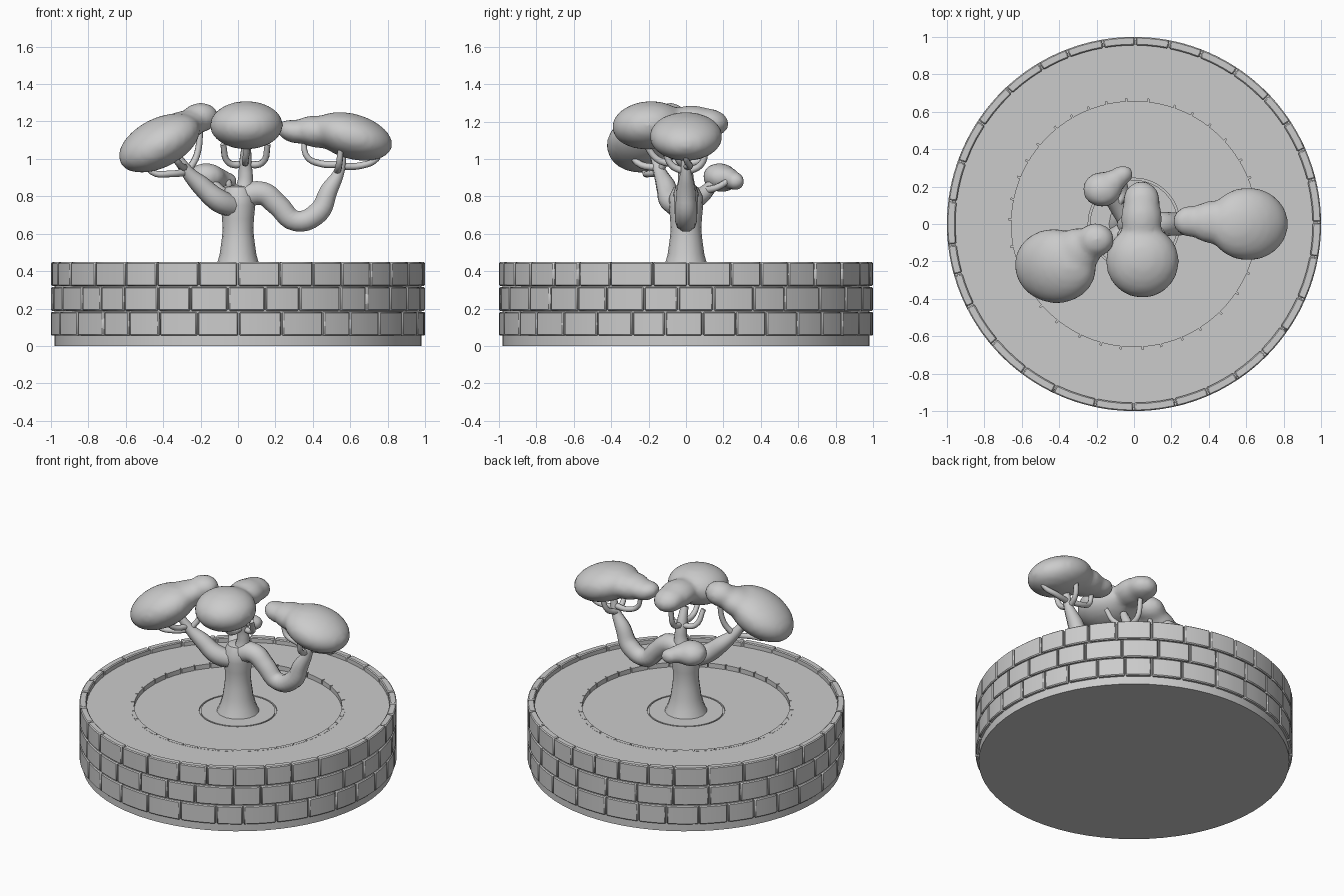
import bpy, bmesh, math, random
from mathutils import Vector, Matrix

if "Cube" in bpy.data.objects:
    bpy.data.objects.remove(bpy.data.objects["Cube"])

random.seed(4)


def finish(name, bm, angle=35):
    bmesh.ops.recalc_face_normals(bm, faces=bm.faces)
    me = bpy.data.meshes.new(name)
    bm.to_mesh(me)
    bm.free()
    ob = bpy.data.objects.new(name, me)
    bpy.context.collection.objects.link(ob)
    select(ob)
    bpy.ops.object.shade_smooth_by_angle(angle=math.radians(angle))
    return ob


def select(ob):
    bpy.ops.object.select_all(action='DESELECT')
    ob.select_set(True)
    bpy.context.view_layer.objects.active = ob


def lathe(name, profile, sides):
    bm = bmesh.new()
    vs = [bm.verts.new((r, 0, z)) for r, z in profile]
    es = [bm.edges.new(p) for p in zip(vs, vs[1:])]
    bmesh.ops.spin(bm, geom=vs + es, cent=(0, 0, 0), axis=(0, 0, 1),
                   angle=math.tau, steps=sides, use_duplicate=False)
    bmesh.ops.remove_doubles(bm, verts=bm.verts, dist=1e-4)
    return finish(name, bm)


def brick_ring(name, r0, r1, z0, z1, count, gap=0.008, bevel=0.006):
    # curved blocks of uneven length around a circle
    bm = bmesh.new()
    w = [random.uniform(0.8, 1.2) for _ in range(count)]
    a = random.random()
    for k in w:
        b = a + k / sum(w) * math.tau
        g = gap / r1 / 2
        rings = []
        for i in range(4):
            t = a + g + (b - a - 2 * g) * i / 3
            rings.append([bm.verts.new((r * math.cos(t), r * math.sin(t), z))
                          for r, z in ((r0, z0), (r1, z0), (r1, z1), (r0, z1))])
        for p, q in zip(rings, rings[1:]):
            for j in range(4):
                n = (j + 1) % 4
                bm.faces.new((p[j], p[n], q[n], q[j]))
        bm.faces.new(rings[0])
        bm.faces.new(rings[-1])
        a = b
    ob = finish(name, bm)
    if bevel:
        m = ob.modifiers.new("soft_edges", 'BEVEL')
        m.width = bevel
        m.segments = 1
        m.limit_method = 'ANGLE'
    return ob


def limb(name, pts, sides=3):
    # tapered tube through (x, y, z, radius) points
    cu = bpy.data.curves.new(name, 'CURVE')
    cu.dimensions = '3D'
    cu.bevel_depth = 1
    cu.bevel_resolution = sides
    cu.resolution_u = 5
    cu.use_fill_caps = True
    sp = cu.splines.new('BEZIER')
    sp.bezier_points.add(len(pts) - 1)
    for bp, (x, y, z, r) in zip(sp.bezier_points, pts):
        bp.co = (x, y, z)
        bp.radius = r
        bp.handle_left_type = bp.handle_right_type = 'AUTO'
    ob = bpy.data.objects.new(name, cu)
    bpy.context.collection.objects.link(ob)
    select(ob)
    bpy.ops.object.convert(target='MESH')
    bpy.ops.object.shade_smooth_by_angle(angle=math.radians(50))


def canopy(name, lobes):
    # lobes: centre, radii, tilt about y and x (degrees), fused together
    bm = bmesh.new()
    for c, rad, ty, tx in lobes:
        mat = (Matrix.Translation(c) @ Matrix.Rotation(math.radians(ty), 4, 'Y')
               @ Matrix.Rotation(math.radians(tx), 4, 'X') @ Matrix.Diagonal((*rad, 1)))
        bmesh.ops.create_icosphere(bm, subdivisions=3, radius=1.01, matrix=mat)
    ob = finish(name, bm)
    m = ob.modifiers.new("fuse", 'REMESH')
    m.mode = 'VOXEL'
    m.voxel_size = 0.02
    m.use_smooth_shade = True
    s = ob.modifiers.new("soften", 'SMOOTH')
    s.factor = 0.5
    s.iterations = 5


# round planter with stepped floor and a shallow groove around the trunk
lathe("planter_core", [(0, 0), (0.98, 0), (0.982, 0.44), (0.96, 0.44), (0.96, 0.415),
                       (0.672, 0.415), (0.672, 0.385), (0.245, 0.385), (0.245, 0.375),
                       (0.235, 0.375), (0.235, 0.385), (0, 0.385)], 64)
for i in range(3):
    z = 0.055 + i * 0.133
    brick_ring(f"brick_course_{i + 1}", 0.955, 1.0, z, z + 0.127, 31)
brick_ring("inner_brick_edge", 0.655, 0.68, 0.38, 0.416, 36, bevel=0)

# trunk
lathe("trunk", [(0.136, 0.38), (0.115, 0.43), (0.098, 0.49), (0.087, 0.57), (0.082, 0.62),
                (0.085, 0.68), (0.092, 0.75), (0.09, 0.80), (0.065, 0.85), (0, 0.865)], 16)

# main branches
limb("right_branch", [(0.0, 0, 0.79, .07), (0.13, 0, 0.815, .066), (0.21, 0, 0.755, .062),
                      (0.31, 0, 0.668, .058), (0.43, 0, 0.715, .06), (0.485, 0, 0.83, .05),
                      (0.54, 0, 0.93, .03), (0.56, 0, 1.03, .022)])
limb("middle_branch", [(0.03, 0, 0.8, .06), (0.04, 0, 0.89, .042), (0.04, -0.01, 0.97, .036),
                       (0.045, -0.05, 1.08, .025)])
limb("left_branch", [(0, -0.01, 0.74, .06), (-0.1, -0.08, 0.775, .062), (-0.2, -0.11, 0.86, .052),
                     (-0.27, -0.14, 0.93, .035), (-0.33, -0.17, 1.02, .022)])
limb("back_branch", [(-0.02, 0.0, 0.76, .055), (-0.08, 0.08, 0.80, .045),
                     (-0.14, 0.15, 0.87, .03)])

# twigs holding the foliage
twigs = [
    [(0.54, 0, 0.97), (0.44, 0.01, 0.975), (0.37, 0, 1.01), (0.35, 0, 1.10)],
    [(0.54, 0, 0.96), (0.66, 0.02, 0.965), (0.74, 0, 1.0), (0.76, 0, 1.05)],
    [(0.53, 0, 0.93), (0.54, -0.08, 0.97), (0.55, -0.11, 1.06)],
    [(0.53, 0, 0.93), (0.55, 0.08, 0.97), (0.57, 0.11, 1.06)],
    [(0.04, 0, 0.97), (-0.05, -0.03, 0.98), (-0.08, -0.08, 1.08)],
    [(0.04, 0, 0.97), (0.13, -0.03, 0.98), (0.16, -0.08, 1.08)],
    [(0.04, 0, 0.98), (0.04, -0.14, 0.99), (0.05, -0.22, 1.08)],
    [(0.04, 0, 0.97), (0.04, 0.08, 1.0), (0.04, 0.11, 1.12)],
    [(-0.27, -0.14, 0.93), (-0.36, -0.2, 0.92), (-0.46, -0.22, 0.93), (-0.5, -0.23, 1.0)],
    [(-0.27, -0.14, 0.93), (-0.22, -0.1, 1.02), (-0.2, -0.08, 1.18)],
    [(-0.28, -0.14, 0.95), (-0.32, -0.26, 0.98), (-0.36, -0.3, 1.06)],
    [(-0.09, 0.1, 0.83), (-0.05, 0.17, 0.85), (-0.06, 0.25, 0.9)],
]
for i, t in enumerate(twigs):
    limb(f"twig_{i + 1}", [(*p, 0.02 - 0.002 * k) for k, p in enumerate(t)], 2)

# foliage pads
canopy("right_canopy", [((0.61, 0, 1.12), (0.22, 0.195, 0.12), 16, 0),
                        ((0.42, 0.01, 1.145), (0.13, 0.115, 0.085), 8, 0),
                        ((0.305, 0.015, 1.145), (0.10, 0.085, 0.062), 14, 0)])
canopy("middle_canopy", [((0.045, -0.2, 1.18), (0.195, 0.195, 0.128), 0, 5),
                         ((0.04, 0.03, 1.2), (0.11, 0.15, 0.085), 0, 0),
                         ((0.04, 0.12, 1.195), (0.10, 0.11, 0.075), 0, -8)])
canopy("left_canopy", [((-0.42, -0.225, 1.085), (0.235, 0.2, 0.13), -27, 8),
                       ((-0.3, -0.14, 1.17), (0.13, 0.12, 0.085), -15, 0),
                       ((-0.205, -0.085, 1.22), (0.10, 0.09, 0.08), -10, 0)])
canopy("back_canopy", [((-0.17, 0.185, 0.9), (0.105, 0.095, 0.078), 0, -12),
                       ((-0.11, 0.23, 0.895), (0.07, 0.06, 0.06), 0, 0),
                       ((-0.06, 0.265, 0.88), (0.06, 0.05, 0.05), 0, 0)])
